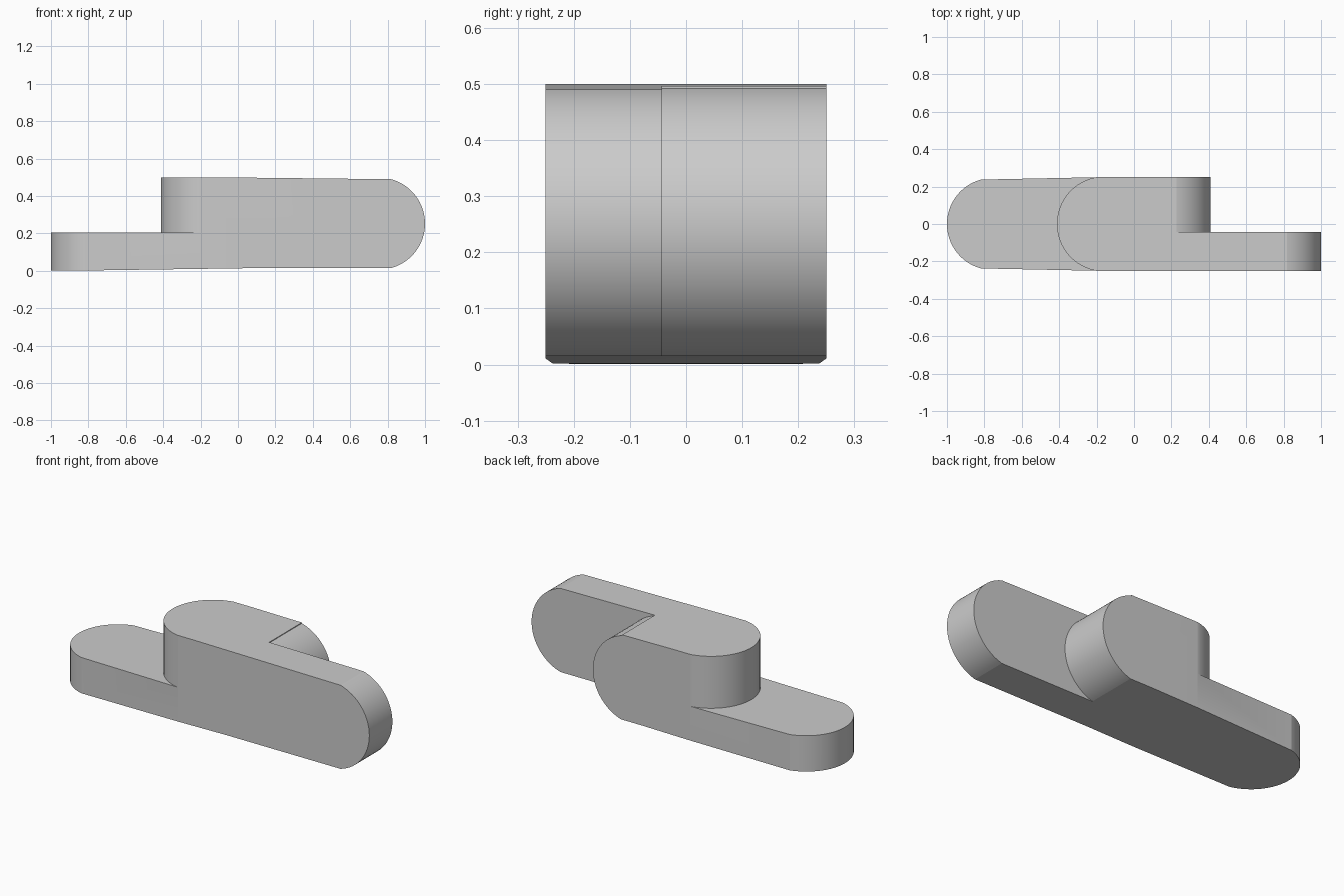
import bpy, bmesh, math

if "Cube" in bpy.data.objects:
    bpy.data.objects.remove(bpy.data.objects["Cube"])


def arc(cx, cy, r, a0, a1, n=32):
    """Points along a circular arc, angles in degrees."""
    return [(cx + r * math.cos(math.radians(a0 + (a1 - a0) * i / n)),
             cy + r * math.sin(math.radians(a0 + (a1 - a0) * i / n)))
            for i in range(n + 1)]


def prism(name, pts, lo, hi, axis):
    """Extrude a 2D profile along z (profile in xy) or y (profile in xz)."""
    def place(p, h):
        return (p[0], p[1], h) if axis == 'z' else (p[0], h, p[1])
    bm = bmesh.new()
    a = [bm.verts.new(place(p, lo)) for p in pts]
    b = [bm.verts.new(place(p, hi)) for p in pts]
    bm.faces.new(a)
    bm.faces.new(b[::-1])
    for i in range(len(pts)):
        j = (i + 1) % len(pts)
        bm.faces.new((a[i], b[i], b[j], a[j]))
    bmesh.ops.recalc_face_normals(bm, faces=bm.faces)
    me = bpy.data.meshes.new(name)
    bm.to_mesh(me)
    bm.free()
    ob = bpy.data.objects.new(name, me)
    bpy.context.collection.objects.link(ob)
    return ob


def boolean(ob, cutter, op):
    cutter.hide_render = True
    m = ob.modifiers.new(op, 'BOOLEAN')
    m.operation, m.object, m.solver = op, cutter, 'EXACT'
    bpy.context.view_layer.objects.active = ob
    bpy.ops.object.modifier_apply(modifier=m.name)
    bpy.data.objects.remove(cutter)


# Side profile: slightly tapered bar with a rounded right end
side = [(-1.1, 0.5), (-1.1, 0), (-0.8, 0.002), (0.1, 0.015)]
side += arc(0.754, 0.2525, 0.246, -74.8, 74.8) + [(-0.1, 0.5)]
link = prism("link", side, -0.25, 0.25, 'y')

# Plan profile: slightly tapered bar with a rounded left end
plan = [(1.2, -0.3), (1.2, 0.3), (-0.2, 0.3), (-0.2, 0.25)]
plan += arc(-0.754, 0, 0.246, 105.2, 254.8) + [(-0.2, -0.25), (-0.2, -0.3)]
boolean(link, prism("plan_trim", plan, -0.2, 0.7, 'z'), 'INTERSECT')

# Step above the left tongue, leaving a rounded shoulder
left = arc(-0.158, 0, 0.254, 100, 260)
left += [(-0.202, -0.4), (-1.3, -0.4), (-1.3, 0.4), (-0.202, 0.4)]
boolean(link, prism("left_step", left, 0.205, 0.7, 'z'), 'DIFFERENCE')

# Step behind the right tongue, leaving a rounded shoulder
right = arc(0.162, 0.2525, 0.248, -75, 75)
right += [(0.226, 0.7), (1.3, 0.7), (1.3, -0.2), (0.226, -0.2)]
boolean(link, prism("right_step", right, -0.043, 0.5, 'y'), 'DIFFERENCE')

# Smooth the round ends, keep hard edges
bpy.ops.object.select_all(action='DESELECT')
link.select_set(True)
bpy.context.view_layer.objects.active = link
bpy.ops.object.shade_smooth_by_angle(angle=math.radians(12))
